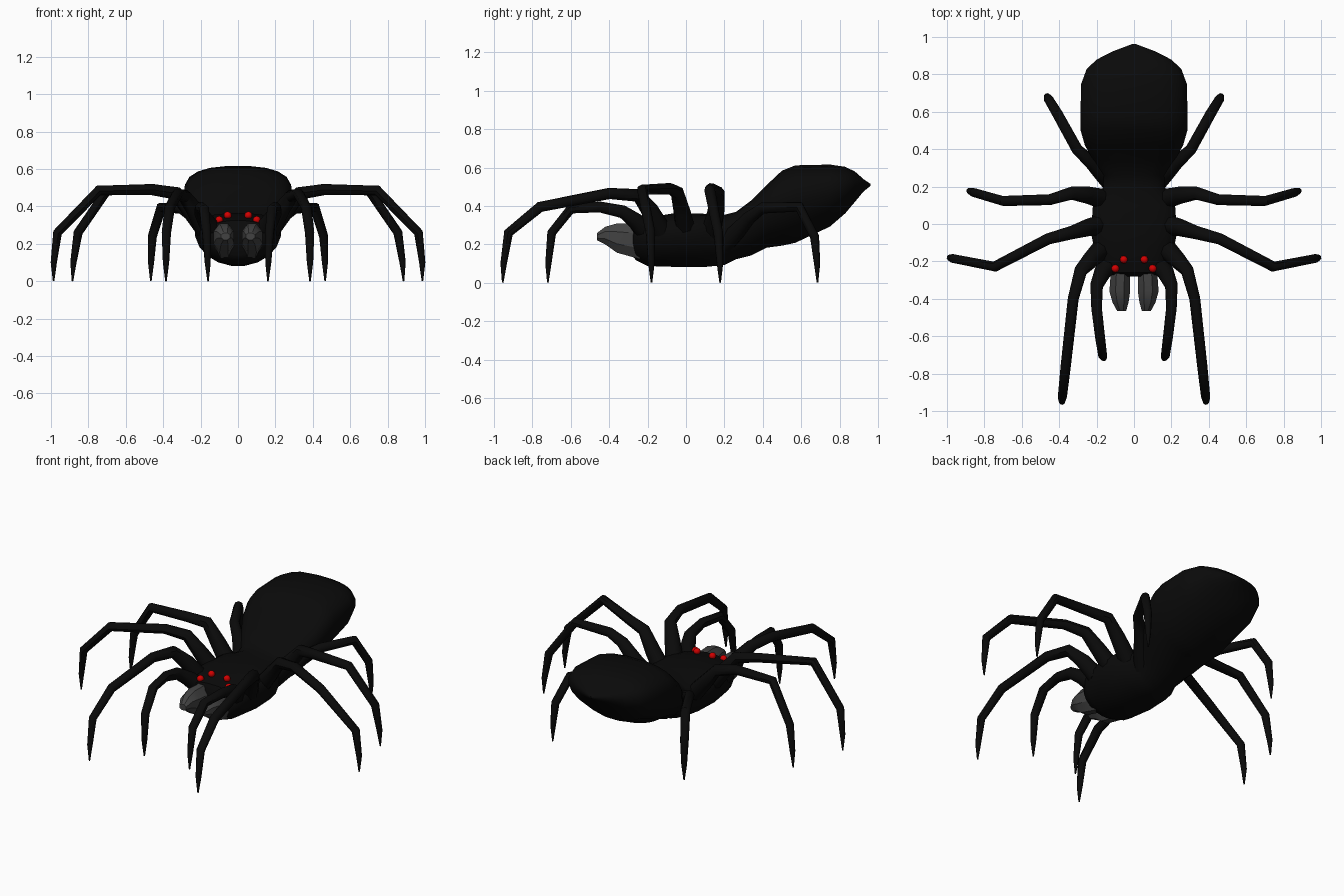
import bpy, bmesh
from math import sin, cos, pi, copysign

cube = bpy.data.objects.get("Cube")
if cube:
    bpy.data.objects.remove(cube, do_unlink=True)


def material(name, rgb):
    m = bpy.data.materials.new(name)
    m.use_nodes = True
    m.diffuse_color = (*rgb, 1)
    m.node_tree.nodes["Principled BSDF"].inputs["Base Color"].default_value = (*rgb, 1)
    return m


BLACK = material("black", (0.003, 0.003, 0.003))
GREY = material("dark_grey", (0.055, 0.055, 0.055))
RED = material("red", (0.65, 0.0, 0.0))


def finish(ob, mat, angle, mirror):
    ob.data.materials.clear()
    ob.data.materials.append(mat)
    bpy.ops.object.select_all(action='DESELECT')
    ob.select_set(True)
    bpy.context.view_layer.objects.active = ob
    bpy.ops.object.shade_smooth_by_angle(angle=angle)
    if mirror:
        mod = ob.modifiers.new("mirror", 'MIRROR')
        mod.use_mirror_merge = False


def mesh_object(name, bm, mat, angle=0.7, mirror=False):
    bmesh.ops.recalc_face_normals(bm, faces=bm.faces)
    me = bpy.data.meshes.new(name)
    bm.to_mesh(me)
    bm.free()
    ob = bpy.data.objects.new(name, me)
    bpy.context.collection.objects.link(ob)
    finish(ob, mat, angle, mirror)
    return ob


def loft(name, rings, sides, mat, power=2.0, **kw):
    """Rings along y: (centre x, y, half width, bottom z, widest z, top z)."""
    bm = bmesh.new()
    loops = []
    for cx, y, w, zb, zm, zt in rings:
        loop = []
        for i in range(sides):
            a = 2 * pi * (i + 0.5) / sides
            c, s = cos(a), sin(a)
            e = 2 / power if s > 0 else 1
            x = cx + w * copysign(abs(c) ** e, c)
            z = zm + (zt - zm if s > 0 else zm - zb) * copysign(abs(s) ** e, s)
            loop.append(bm.verts.new((x, y, z)))
        loops.append(loop)
    for a, b in zip(loops, loops[1:]):
        for i in range(sides):
            j = (i + 1) % sides
            bm.faces.new((a[i], a[j], b[j], b[i]))
    bm.faces.new(loops[0])
    bm.faces.new(loops[-1])
    return mesh_object(name, bm, mat, **kw)


# Head, waist and raised abdomen in one skin
body = [
    (-.28, .12, .14, .22, .29), (-.26, .165, .115, .24, .325),
    (-.2, .2, .085, .26, .34), (-.05, .232, .08, .27, .365),
    (.1, .222, .08, .27, .36), (.2, .165, .09, .25, .355),
    (.26, .17, .12, .28, .37), (.34, .22, .14, .34, .43),
    (.42, .265, .18, .4, .51), (.5, .288, .19, .45, .585),
    (.57, .29, .205, .47, .613), (.75, .285, .29, .49, .617),
    (.83, .255, .36, .5, .605), (.88, .2, .42, .51, .58),
    (.925, .11, .475, .515, .54), (.962, .01, .505, .51, .515)]
loft("body", [(0, *r) for r in body], 20, BLACK, power=2.5)

# Blunt grey fangs
loft("fangs", [(.072, -.24, .055, .115, .22, .315), (.076, -.36, .06, .15, .235, .315),
               (.072, -.42, .046, .195, .25, .295), (.066, -.465, .026, .22, .24, .26)],
     8, GREY, angle=0.5, mirror=True)

# Red eyes
for name, pos in (("inner_eyes", (.055, -.19, .352)), ("outer_eyes", (.1, -.238, .328))):
    bm = bmesh.new()
    bmesh.ops.create_icosphere(bm, subdivisions=2, radius=.021)
    bmesh.ops.translate(bm, verts=bm.verts, vec=pos)
    mesh_object(name, bm, RED, mirror=True)

# Legs: tapered tubes from hip to pointed foot
RADII = (.055, .046, .036, .03, .028, .025, .017, .004)
LEGS = {
    "feeler_legs": [(.12, -.2, .25), (.17, -.26, .32), (.2, -.33, .37), (.2, -.45, .395),
                    (.182, -.6, .385), (.168, -.7, .26), (.162, -.717, .1), (.16, -.72, 0)],
    "front_legs": [(.17, -.13, .27), (.23, -.19, .38), (.285, -.25, .455), (.325, -.4, .465),
                   (.365, -.76, .395), (.383, -.925, .26), (.385, -.95, .1), (.385, -.955, 0)],
    "second_legs": [(.16, 0, .26), (.25, -.02, .37), (.33, -.045, .47), (.46, -.08, .49),
                    (.745, -.228, .485), (.965, -.185, .26), (.985, -.18, .1), (.986, -.18, 0)],
    "third_legs": [(.15, .13, .26), (.25, .155, .37), (.335, .165, .47), (.45, .13, .49),
                   (.7, .123, .485), (.855, .168, .26), (.88, .177, .1), (.885, .178, 0)],
    "rear_legs": [(.1, .2, .2), (.17, .27, .27), (.23, .33, .34), (.305, .4, .39),
                  (.41, .59, .395), (.458, .67, .24), (.465, .683, .1), (.466, .685, 0)],
}
for name, path in LEGS.items():
    cu = bpy.data.curves.new(name, 'CURVE')
    cu.dimensions = '3D'
    cu.bevel_depth = 1
    cu.bevel_resolution = 2
    cu.use_fill_caps = True
    sp = cu.splines.new('POLY')
    sp.points.add(len(path) - 1)
    for p, co, r in zip(sp.points, path, RADII):
        p.co = (*co, 1)
        p.radius = r
    ob = bpy.data.objects.new(name, cu)
    bpy.context.collection.objects.link(ob)
    bpy.ops.object.select_all(action='DESELECT')
    ob.select_set(True)
    bpy.context.view_layer.objects.active = ob
    bpy.ops.object.convert(target='MESH')
    finish(bpy.context.view_layer.objects.active, BLACK, 0.8, True)
